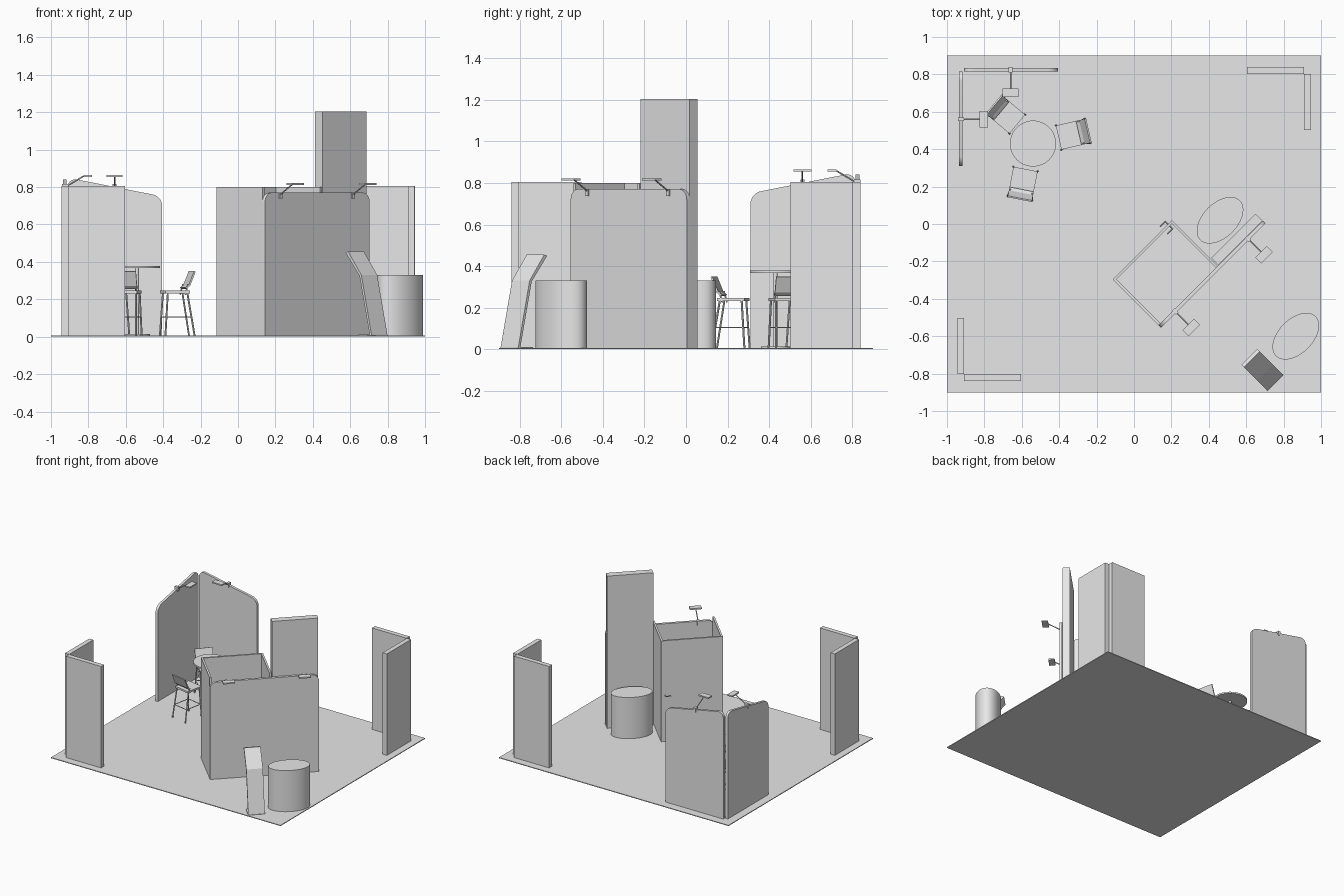
import bpy, bmesh, math
from mathutils import Matrix, Vector

if "Cube" in bpy.data.objects:
    bpy.data.objects.remove(bpy.data.objects["Cube"])

grey = bpy.data.materials.new("light grey")
grey.use_nodes = True
grey.diffuse_color = (0.8, 0.8, 0.8, 1)
grey.node_tree.nodes["Principled BSDF"].inputs["Base Color"].default_value = (0.8, 0.8, 0.8, 1)
FLOOR = 0.006


def finish(name, bm, matrix=Matrix(), smooth=False):
    bmesh.ops.recalc_face_normals(bm, faces=bm.faces)
    mesh = bpy.data.meshes.new(name)
    bm.to_mesh(mesh)
    bm.free()
    mesh.materials.append(grey)
    obj = bpy.data.objects.new(name, mesh)
    obj.matrix_world = matrix
    bpy.context.collection.objects.link(obj)
    if smooth:
        bpy.ops.object.select_all(action='DESELECT')
        obj.select_set(True)
        bpy.context.view_layer.objects.active = obj
        bpy.ops.object.shade_smooth_by_angle(angle=math.radians(40))
    return obj


def add_box(bm, lo, hi):
    lo, hi = Vector(lo), Vector(hi)
    m = Matrix.Translation((lo + hi) / 2) @ Matrix.Diagonal((*(hi - lo), 1))
    bmesh.ops.create_cube(bm, size=1, matrix=m)


def add_rod(bm, a, b, r, sides=8):
    a, b = Vector(a), Vector(b)
    d = b - a
    m = Matrix.Translation((a + b) / 2) @ d.to_track_quat('Z', 'Y').to_matrix().to_4x4()
    bmesh.ops.create_cone(bm, cap_ends=True, segments=sides, radius1=r, radius2=r,
                          depth=d.length, matrix=m)


def box(name, lo, hi, matrix=Matrix()):
    bm = bmesh.new()
    add_box(bm, lo, hi)
    return finish(name, bm, matrix)


def frame(x, y, degrees):
    return Matrix.Translation((x, y, 0)) @ Matrix.Rotation(math.radians(degrees), 4, 'Z')


def slab(name, outline, y0, y1, matrix, radius=0, round_from=0.5):
    """Extrude an x-z outline from y0 to y1, rounding its upper corners."""
    bm = bmesh.new()
    face = bm.faces.new([bm.verts.new((x, y0, z)) for x, z in outline])
    if radius:
        top = [v for v in bm.verts if v.co.z > round_from]
        bmesh.ops.bevel(bm, geom=top, offset=radius, segments=8, profile=0.5, affect='VERTICES')
    out = bmesh.ops.extrude_face_region(bm, geom=bm.faces[:])
    for v in out["geom"]:
        if isinstance(v, bmesh.types.BMVert):
            v.co.y = y1
    return finish(name, bm, matrix, bool(radius))


def lamp(name, matrix, z):
    """Clip-on spotlight reaching out along local -y from a panel top."""
    bm = bmesh.new()
    add_box(bm, (-0.01, -0.006, z - 0.03), (0.01, 0.024, z + 0.004))
    add_rod(bm, (0, -0.004, z - 0.005), (0, -0.09, z + 0.046), 0.004)
    add_box(bm, (-0.043, -0.135, z + 0.043), (0.043, -0.09, z + 0.053))
    finish(name, bm, matrix)


def counter(name, x, y):
    bm = bmesh.new()
    m = Matrix.Translation((0, 0, 0.168)) @ Matrix.Diagonal((0.15, 0.092, 1, 1))
    bmesh.ops.create_cone(bm, cap_ends=True, segments=64, radius1=1, radius2=1,
                          depth=0.324, matrix=m)
    finish(name, bm, frame(x, y, 45), True)


def stool(name, x, y, degrees):
    """Bar stool whose backrest points along local +x."""
    m = frame(x, y, degrees)
    box(name + "_seat", (-0.08, -0.066, 0.232), (0.055, 0.066, 0.246), m)
    bm = bmesh.new()
    for s in (-1, 1):
        add_rod(bm, (-0.08, s * 0.066, FLOOR), (-0.065, s * 0.058, 0.235), 0.005)
        add_rod(bm, (0.08, s * 0.066, FLOOR), (0.042, s * 0.058, 0.235), 0.005)
        add_rod(bm, (-0.074, s * 0.063, 0.105), (0.064, s * 0.063, 0.105), 0.003)
        add_rod(bm, (0.03, s * 0.06, 0.225), (0.045, s * 0.06, 0.28), 0.004)
    for px in (-0.074, 0.064):
        add_rod(bm, (px, -0.063, 0.105), (px, 0.063, 0.105), 0.003)
    finish(name + "_legs", bm, m, True)
    back = [(0.03, 0.262), (0.038, 0.256), (0.056, 0.272), (0.086, 0.348), (0.078, 0.35), (0.048, 0.276)]
    slab(name + "_backrest", back, -0.066, 0.066, m)


# Floor
box("floor", (-1, -0.9, 0), (1, 0.9, FLOOR))

# Two corner walls, half-turn copies of each other
for side, turn in (("front", 0), ("back", 180)):
    m = frame(0, 0, turn)
    box(side + "_corner_wall_long", (-0.909, -0.84, FLOOR), (-0.605, -0.803, 0.805), m)
    box(side + "_corner_wall_short", (-0.945, -0.803, FLOOR), (-0.909, -0.503, 0.805), m)

# Rounded, sloping panels of the seating corner
sloped = [(0, FLOOR), (0.505, FLOOR), (0.505, 0.75), (0, 0.85)]
back_frame = frame(-0.91, 0.815, 0)
slab("seating_back_panel", sloped, 0, 0.02, back_frame, 0.05)
side_frame = frame(-0.916, 0.815, -90)
slab("seating_side_panel", sloped, -0.02, 0, side_frame, 0.05)
lamp("seating_back_lamp", frame(-0.66, 0.815, 0), 0.812)
lamp("seating_side_lamp", frame(-0.916, 0.56, 90), 0.812)

# Central cabin: local x runs along the long display panel, local y goes inward
cabin = frame(0.145, -0.555, 45)
panel = [(0, FLOOR), (0.79, FLOOR), (0.79, 0.77), (0, 0.77)]
slab("display_panel", panel, 0, 0.02, cabin, 0.05)
W, D, T, H = 0.448, 0.366, 0.014, 0.8
box("cabin_left_wall", (0, 0.02, FLOOR), (T, D, H), cabin)
box("cabin_right_wall", (W - T, 0.02, FLOOR), (W, D, H), cabin)
box("cabin_back_wall", (T, D - T, FLOOR), (W - T, D, H), cabin)
box("tower", (W + 0.005, 0.021, FLOOR), (W + 0.34, 0.075, 1.205), cabin)
for i, u in enumerate((0.115, 0.665)):
    lamp("display_lamp_%d" % (i + 1), cabin @ Matrix.Translation((u, 0, 0)), 0.768)

# Door handles on both faces of the cabin back wall
bm = bmesh.new()
add_rod(bm, (W - 0.03, D - 0.034, 0.37), (W - 0.03, D + 0.02, 0.37), 0.004)
for v in (D - 0.034, D + 0.02):
    add_rod(bm, (W - 0.026, v, 0.37), (W - 0.07, v, 0.37), 0.004)
finish("door_handles", bm, cabin, True)

# Oval counters
counter("back_counter", 0.46, 0.02)
counter("front_counter", 0.865, -0.6)

# Leaning information stand, its foot and bent sheet
stand = frame(0.757, -0.85, -45)
sheet = [(0, FLOOR), (-0.078, 0.33), (-0.178, 0.455), (-0.198, 0.45), (-0.092, 0.325), (-0.014, FLOOR)]
slab("information_stand", sheet, -0.06, 0.06, stand)
box("information_stand_foot", (-0.1, -0.06, FLOOR), (0, 0.06, FLOOR + 0.005), stand)

# Round table
bm = bmesh.new()
for z0, z1, r in ((0.366, 0.378, 0.123), (0.012, 0.368, 0.01), (FLOOR, 0.014, 0.07)):
    add_rod(bm, (0, 0, z0), (0, 0, z1), r, 48)
finish("table", bm, frame(-0.54, 0.43, 0), True)

# Stools around the table
for i, (x, y, a) in enumerate(((-0.325, 0.48, 13), (-0.685, 0.585, 140), (-0.595, 0.215, 259))):
    stool("stool_%d" % (i + 1), x, y, a)
